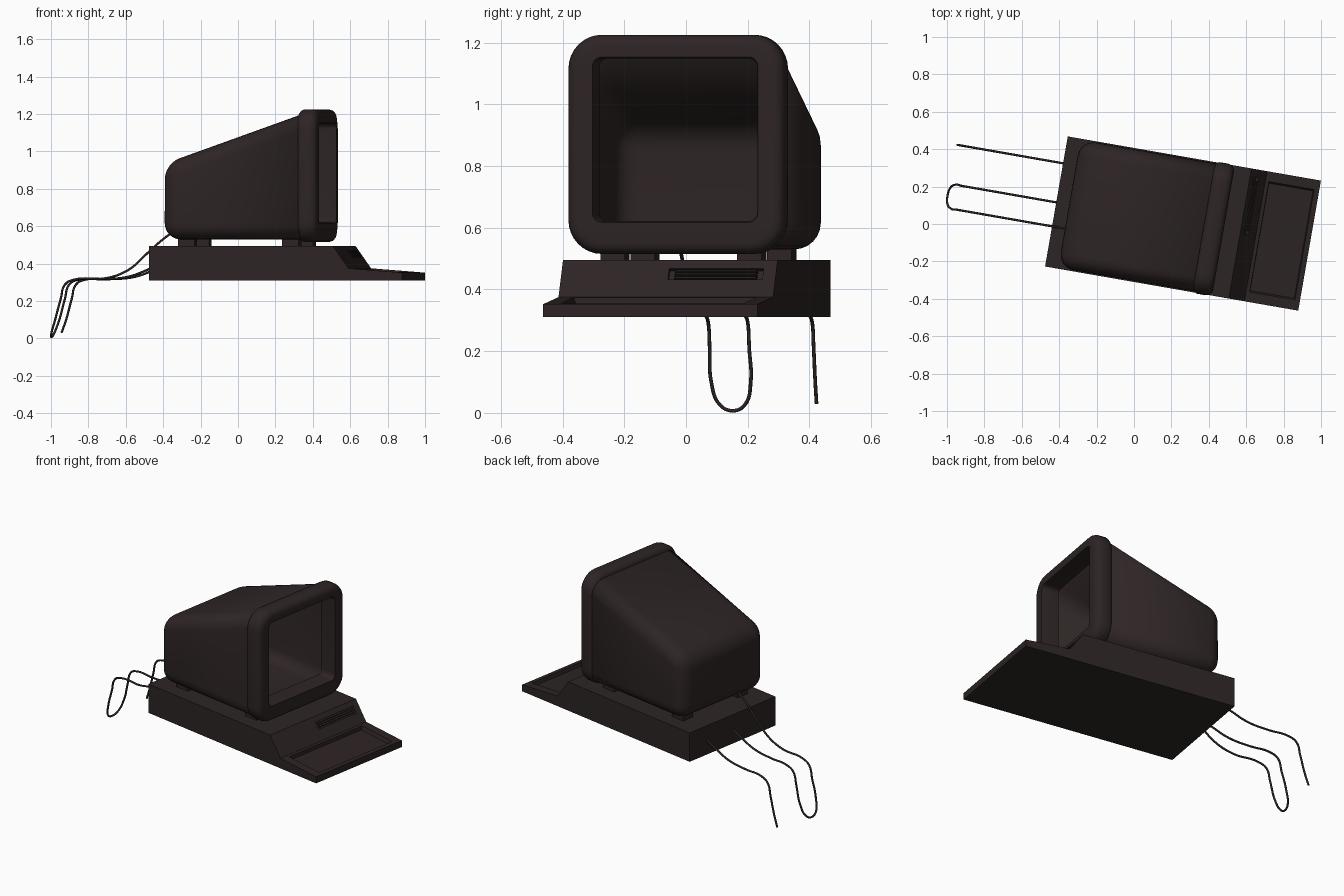
import bpy, bmesh, math
from mathutils import Matrix, Vector

if "Cube" in bpy.data.objects:
    bpy.data.objects.remove(bpy.data.objects["Cube"])

# Whole machine is turned slightly; parts are built facing local +x
PLACE = Matrix.Translation((0.262, 0.0025, 0)) @ Matrix.Rotation(math.radians(-9.9), 4, 'Z')


def material(name, rgb):
    m = bpy.data.materials.new(name)
    m.use_nodes = True
    m.diffuse_color = (*rgb, 1)
    m.node_tree.nodes["Principled BSDF"].inputs["Base Color"].default_value = (*rgb, 1)
    return m


CASING = material("dark brown casing", (0.027, 0.018, 0.018))


def finish(name, bm, smooth=True):
    bmesh.ops.recalc_face_normals(bm, faces=bm.faces)
    me = bpy.data.meshes.new(name)
    bm.to_mesh(me)
    bm.free()
    ob = bpy.data.objects.new(name, me)
    bpy.context.collection.objects.link(ob)
    me.materials.append(CASING)
    ob.matrix_world = PLACE
    if smooth:
        activate(ob)
        bpy.ops.object.shade_smooth_by_angle(angle=math.radians(35))
    return ob


def activate(ob):
    bpy.ops.object.select_all(action='DESELECT')
    ob.select_set(True)
    bpy.context.view_layer.objects.active = ob


def prism(profile, half):
    """Extrude an (x, z) outline across the width."""
    bm = bmesh.new()
    face = bm.faces.new([bm.verts.new((x, -half, z)) for x, z in profile])
    ext = bmesh.ops.extrude_face_region(bm, geom=[face])["geom"]
    moved = [g for g in ext if isinstance(g, bmesh.types.BMVert)]
    bmesh.ops.translate(bm, verts=moved, vec=(0, 2 * half, 0))
    return bm


def box(centre, size, tilt=0, taper=1):
    """Box whose lower face may be tapered, tilted about y."""
    bm = bmesh.new()
    bmesh.ops.create_cube(bm, size=1)
    for v in bm.verts:
        k = taper if v.co.z < 0 else 1
        v.co = Vector((v.co.x * size[0] * k, v.co.y * size[1] * k, v.co.z * size[2]))
    bm.transform(Matrix.Translation(centre) @ Matrix.Rotation(tilt, 4, 'Y'))
    return bm


def cut(target, bm):
    cutter = finish("cutter", bm, False)
    cutter.hide_render = True
    bpy.context.view_layer.update()
    mod = target.modifiers.new("cut", 'BOOLEAN')
    mod.object, mod.operation, mod.solver = cutter, 'DIFFERENCE', 'EXACT'
    activate(target)
    bpy.ops.object.modifier_apply(modifier=mod.name)
    bpy.data.objects.remove(cutter)


# Base with sloped front panel and low keyboard deck
base = finish("base", prism([(-0.687, 0.31), (-0.687, 0.495), (0.31, 0.495), (0.395, 0.375),
                             (0.687, 0.352), (0.687, 0.31)], 0.353), False)
cut(base, box((0.537, 0, 0.366), (0.255, 0.62, 0.05), 0.079, 0.94))

# Drive slot in the front panel, with slats
slope = math.atan2(0.12, 0.085)
slot_at = Vector((0.342, 0.155, 0.45))
along = Vector((0.085, 0, -0.12)).normalized()
cut(base, box(slot_at, (0.045, 0.31, 0.03), slope))
for i in range(3):
    finish(f"slot_slat_{i + 1}", box(slot_at + along * (i - 1) * 0.013 - Vector((0.005, 0, 0.004)),
                                     (0.006, 0.27, 0.016), slope), False)

# Feet between base and monitor
for fx, place in ((-0.5, "rear"), (0.065, "front")):
    for side, name in ((1, "left"), (-1, "right")):
        finish(f"{place}_{name}_foot", box((fx, side * 0.225, 0.515), (0.09, 0.08, 0.05)), False)

# Hollow monitor shell with rounded edges, open at the front
FRONT = 0.13
bm = prism([(-0.617, 0.53), (-0.617, 0.935), (FRONT, 1.2), (FRONT, 0.53)], 0.347)
bmesh.ops.recalc_face_normals(bm, faces=bm.faces)
is_front = lambda e: all(v.co.x > FRONT - 0.01 for v in e.verts)
bmesh.ops.bevel(bm, geom=[e for e in bm.edges if not is_front(e)], offset=0.085,
                segments=6, profile=0.5, affect='EDGES')
bmesh.ops.delete(bm, geom=[f for f in bm.faces if is_front(f)], context='FACES')
shell = finish("monitor_shell", bm)
solid = shell.modifiers.new("wall", 'SOLIDIFY')
solid.thickness, solid.offset = 0.015, -1


# Bezel: rounded-rectangle rings lofted into a closed frame
def ring(bm, x, half_w, half_h, r, cz):
    verts = []
    for q, (sy, sz) in enumerate(((1, 1), (-1, 1), (-1, -1), (1, -1))):
        for i in range(9):
            a = math.pi / 2 * (q + i / 8)
            verts.append(bm.verts.new((x, sy * (half_w - r) + r * math.cos(a),
                                       cz + sz * (half_h - r) + r * math.sin(a))))
    return verts


bm = bmesh.new()
outer = [(0.112, 0.335, 0.333, 0.09), (0.122, 0.35, 0.348, 0.105), (0.137, 0.357, 0.355, 0.11),
         (0.185, 0.357, 0.355, 0.11), (0.203, 0.351, 0.349, 0.105), (0.216, 0.338, 0.336, 0.095),
         (0.22, 0.32, 0.318, 0.085)]
inner = [(0.22, 0.272, 0.268, 0.03), (0.205, 0.268, 0.264, 0.03), (0.112, 0.268, 0.264, 0.03)]
rings = [ring(bm, *s, 0.87) for s in outer] + [ring(bm, *s, 0.885) for s in inner]
for a, b in zip(rings, rings[1:] + rings[:1]):
    for i in range(len(a)):
        j = (i + 1) % len(a)
        bm.faces.new((a[i], a[j], b[j], b[i]))
finish("screen_bezel", bm)


# Cables trailing from the back
def cable(name, points):
    cu = bpy.data.curves.new(name, 'CURVE')
    cu.dimensions = '3D'
    cu.bevel_depth, cu.bevel_resolution, cu.resolution_u = 0.006, 2, 6
    cu.use_fill_caps = True
    sp = cu.splines.new('BEZIER')
    sp.bezier_points.add(len(points) - 1)
    for bp, p in zip(sp.bezier_points, points):
        bp.co = p
        bp.handle_left_type = bp.handle_right_type = 'AUTO'
    cu.materials.append(CASING)
    ob = bpy.data.objects.new(name, cu)
    bpy.context.collection.objects.link(ob)
    ob.matrix_world = PLACE


from_base = [(-0.67, 0.405), (-0.75, 0.37), (-0.86, 0.33), (-1.0, 0.317)]
from_monitor = [(-0.58, 0.58), (-0.65, 0.53), (-0.73, 0.46), (-0.84, 0.365), (-0.96, 0.322)]
drop = [(-1.13, 0.315), (-1.18, 0.29), (-1.205, 0.21), (-1.235, 0.1)]
lay = lambda path, y: [(x, y, z) for x, z in path]
cable("loose_cable", lay(from_base + drop + [(-1.26, 0.03)], 0.207))
cable("looped_cable", lay(from_base + drop, -0.005)
      + [(-1.26, -0.03, 0.025), (-1.266, -0.07, 0.007), (-1.26, -0.11, 0.025)]
      + lay((from_monitor + drop)[::-1], -0.135))
